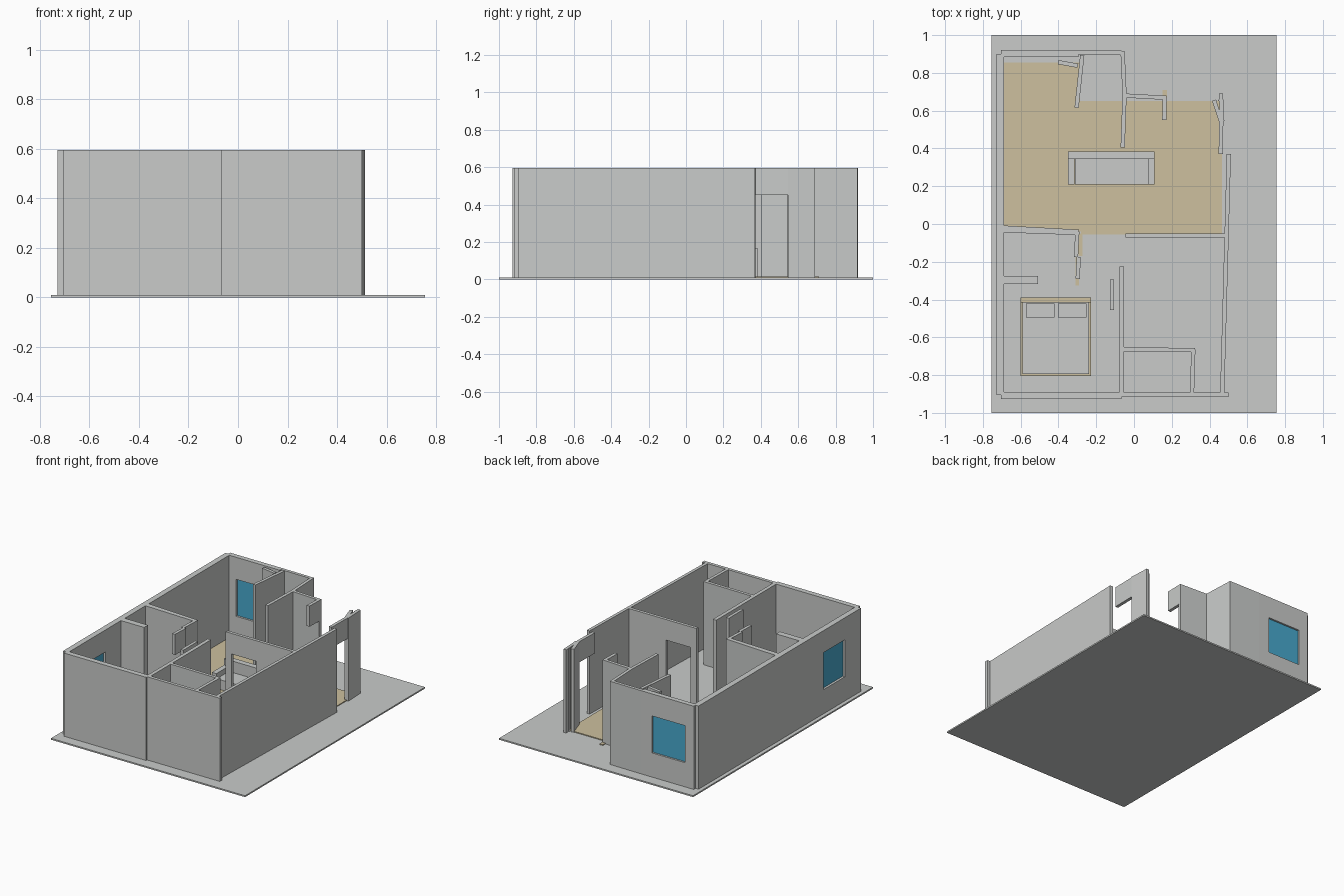
import bpy
import bmesh
import math
from mathutils import Vector

if "Cube" in bpy.data.objects:
    bpy.data.objects.remove(bpy.data.objects["Cube"])

FLOOR, TOP, DOOR_TOP = 0.01, 0.595, 0.45


def material(name, rgb):
    m = bpy.data.materials.new(name)
    m.diffuse_color = (*rgb, 1)
    m.use_nodes = True
    m.node_tree.nodes["Principled BSDF"].inputs["Base Color"].default_value = m.diffuse_color
    return m


GREY = material("plaster_grey", (0.585, 0.60, 0.59))
BEIGE = material("floor_beige", (0.61, 0.53, 0.345))
BLUE = material("glass_blue", (0.066, 0.40, 0.62))


def prism(name, points, z0, z1, mat):
    """Extrude a flat outline from z0 up to z1."""
    bm = bmesh.new()
    face = bm.faces.new([bm.verts.new((x, y, z0)) for x, y in points])
    up = bmesh.ops.extrude_face_region(bm, geom=[face])
    bmesh.ops.translate(bm, vec=(0, 0, z1 - z0),
                        verts=[v for v in up["geom"] if isinstance(v, bmesh.types.BMVert)])
    bmesh.ops.recalc_face_normals(bm, faces=bm.faces)
    mesh = bpy.data.meshes.new(name)
    bm.to_mesh(mesh)
    bm.free()
    mesh.materials.append(mat)
    obj = bpy.data.objects.new(name, mesh)
    bpy.context.collection.objects.link(obj)
    return obj


def box(name, x0, x1, y0, y1, z0, z1, mat=GREY):
    return prism(name, [(x0, y0), (x1, y0), (x1, y1), (x0, y1)], z0, z1, mat)


def wall(name, a, b, t=0.022, z0=FLOOR, z1=TOP):
    """Straight wall of thickness t along the centre line a-b."""
    a, b = Vector(a), Vector(b)
    d = (b - a).normalized()
    n = Vector((-d.y, d.x)) * t / 2
    return prism(name, [a - n, b - n, b + n, a + n], z0, z1, GREY)


def cut(obj, *dims):
    """Cut a box-shaped opening through a wall."""
    cutter = box("opening_cutter", *dims)
    cutter.hide_render = True
    mod = obj.modifiers.new("opening", 'BOOLEAN')
    mod.operation = 'DIFFERENCE'
    mod.solver = 'EXACT'
    mod.object = cutter
    bpy.context.view_layer.objects.active = obj
    bpy.ops.object.modifier_apply(modifier=mod.name)
    bpy.data.objects.remove(cutter)


# Base slab and beige living room floor
box("base_slab", -0.755, 0.755, -1, 1, 0, FLOOR)
prism("living_floor", [(-0.69, -0.02), (-0.28, -0.04), (-0.28, -0.055), (0.465, -0.055),
                       (0.465, 0.65), (-0.285, 0.65), (-0.285, 0.855), (-0.69, 0.855)],
      0.005, 0.016, BEIGE)
box("hall_threshold", -0.31, -0.29, -0.325, -0.175, 0.005, 0.016, BEIGE)
box("hall_edge_strip", -0.295, -0.272, -0.17, -0.05, 0.005, 0.016, BEIGE)
box("back_threshold", 0.15, 0.175, 0.64, 0.71, 0.005, 0.016, BEIGE)

# Outer walls
left = box("left_wall", -0.728, -0.688, -0.905, 0.9, FLOOR, TOP)
back = box("back_wall", -0.705, -0.295, 0.885, 0.92, FLOOR, TOP)
wall("back_wall_end", (-0.30, 0.909), (-0.05, 0.906))
box("front_wall_left", -0.705, -0.065, -0.927, -0.89, FLOOR, TOP)
box("front_wall_right", -0.067, 0.50, -0.916, -0.893, FLOOR, TOP)
wall("right_wall", (0.467, -0.90), (0.502, 0.37))

# Windows
cut(left, -0.8, -0.6, -0.725, -0.49, 0.18, 0.44)
box("left_window_glass", -0.712, -0.704, -0.73, -0.485, 0.175, 0.445, BLUE)
cut(back, -0.635, -0.38, 0.8, 1, 0.18, 0.44)
box("back_window_glass", -0.64, -0.375, 0.899, 0.907, 0.175, 0.445, BLUE)

# Entrance: lintel and angled posts
wall("entrance_lintel", (0.459, 0.37), (0.462, 0.55), 0.022, DOOR_TOP)
wall("entrance_post", (0.467, 0.545), (0.46, 0.69))
wall("entrance_post_angled", (0.46, 0.545), (0.424, 0.655))
wall("entrance_post_tip", (0.449, 0.65), (0.467, 0.672), 0.012)

# Back rooms
wall("back_room_side", (-0.06, 0.905), (-0.05, 0.68))
wall("back_room_divider", (-0.05, 0.685), (-0.06, 0.405))
wall("back_room_wall", (-0.05, 0.68), (0.172, 0.668))
wall("back_lintel", (0.163, 0.67), (0.16, 0.55), 0.022, DOOR_TOP)
wall("store_wall", (-0.274, 0.893), (-0.304, 0.615))
wall("store_lintel", (-0.402, 0.857), (-0.297, 0.838), 0.022, DOOR_TOP)

# Middle rooms
middle = box("middle_wall", -0.045, 0.482, -0.072, -0.05, FLOOR, TOP)
cut(middle, 0.0, 0.19, -0.2, 0.1, 0, DOOR_TOP)
prism("bedroom_wall", [(-0.69, -0.045), (-0.305, -0.058), (-0.29, -0.03), (-0.69, -0.008)],
      FLOOR, TOP, GREY)
wall("bedroom_return", (-0.30, -0.04), (-0.307, -0.175))
wall("bedroom_lintel", (-0.293, -0.175), (-0.298, -0.29), 0.022, DOOR_TOP)
box("closet_wall", -0.69, -0.508, -0.318, -0.275, FLOOR, TOP)
box("hall_wall", -0.078, -0.052, -0.90, -0.225, FLOOR, TOP)
box("hall_screen", -0.127, -0.106, -0.455, -0.295, FLOOR, TOP)

# Bathroom
wall("bathroom_wall", (-0.055, -0.663), (0.323, -0.668))
wall("bathroom_side", (0.314, -0.665), (0.307, -0.90))

# Sofa: seat, backrest and two arms
box("sofa_seat", -0.312, 0.074, 0.21, 0.347, FLOOR, 0.085)
box("sofa_backrest", -0.35, 0.108, 0.345, 0.385, FLOOR, 0.165)
for side, x in (("left", -0.35), ("right", 0.073)):
    box(f"sofa_arm_{side}", x, x + 0.035, 0.21, 0.345, FLOOR, 0.12)

# Bed: frame, headboard, mattress and two pillows
box("bed_frame", -0.60, -0.228, -0.805, -0.40, FLOOR, 0.07, BEIGE)
box("headboard", -0.60, -0.228, -0.415, -0.39, FLOOR, 0.2, BEIGE)
box("mattress", -0.59, -0.238, -0.795, -0.415, 0.06, 0.11)
for side, x in (("left", -0.572), ("right", -0.402)):
    box(f"pillow_{side}", x, x + 0.15, -0.495, -0.42, 0.105, 0.135)
